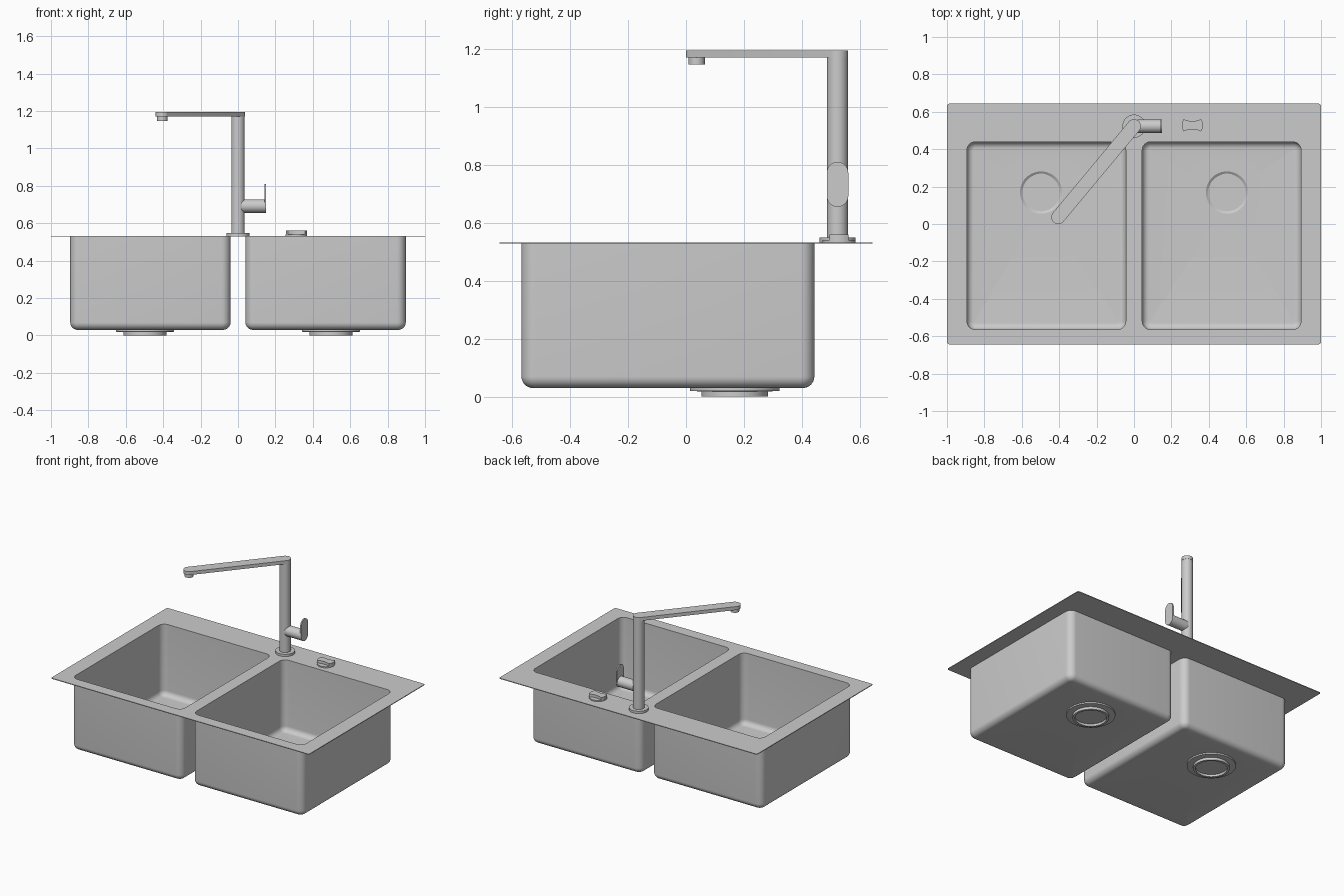
import bpy, bmesh
from math import sin, cos, pi, atan2
from mathutils import Matrix

if "Cube" in bpy.data.objects:
    bpy.data.objects.remove(bpy.data.objects["Cube"])


def finish(name, bm, thick=0, smooth=True):
    bmesh.ops.recalc_face_normals(bm, faces=bm.faces)
    me = bpy.data.meshes.new(name)
    bm.to_mesh(me)
    bm.free()
    ob = bpy.data.objects.new(name, me)
    bpy.context.collection.objects.link(ob)
    bpy.ops.object.select_all(action='DESELECT')
    bpy.context.view_layer.objects.active = ob
    ob.select_set(True)
    if thick:
        m = ob.modifiers.new("sheet", 'SOLIDIFY')
        m.thickness, m.offset = thick, -1
        bpy.ops.object.modifier_apply(modifier=m.name)
    if smooth:
        bpy.ops.object.shade_smooth_by_angle(angle=0.6)
    return ob


def arc(cx, cy, r, a0, a1, n):
    return [(cx + r * cos(a0 + (a1 - a0) * i / n), cy + r * sin(a0 + (a1 - a0) * i / n))
            for i in range(n + 1)]


def circle(cx, cy, r, n=48):
    return arc(cx, cy, r, 0, 2 * pi, n)[:-1]


def rounded_rect(x0, x1, y0, y1, r, n=8):
    pts = []
    for k, (x, y) in enumerate([(x1 - r, y1 - r), (x0 + r, y1 - r), (x0 + r, y0 + r), (x1 - r, y0 + r)]):
        pts += arc(x, y, r, k * pi / 2, (k + 1) * pi / 2, n)
    return pts


def stadium(ax, ay, bx, by, r, n=16):
    a = atan2(by - ay, bx - ax)
    return arc(bx, by, r, a - pi / 2, a + pi / 2, n) + arc(ax, ay, r, a + pi / 2, a + 1.5 * pi, n)


def add_loop(bm, pts, z):
    return [bm.verts.new((x, y, z)) for x, y in pts]


def loop_edges(bm, vs):
    es = []
    for a, b in zip(vs, vs[1:] + vs[:1]):
        es.append(bm.edges.get((a, b)) or bm.edges.new((a, b)))
    return es


def bridge(bm, a, b):
    n = len(a)
    for i in range(n):
        j = (i + 1) % n
        bm.faces.new((a[i], a[j], b[j], b[i]))


def prism(name, pts, z0, z1, matrix=None):
    bm = bmesh.new()
    a, b = add_loop(bm, pts, z0), add_loop(bm, pts, z1)
    bridge(bm, a, b)
    bm.faces.new(a)
    bm.faces.new(b)
    if matrix:
        bm.transform(matrix)
    return finish(name, bm)


TOP, FLOOR, T = 0.533, 0.03, 0.004
DX, DY = 0.497, 0.168          # drain centre


def basin_outline(s, d):
    x0, x1 = sorted((s * (0.897 - d), s * (0.04 + d)))
    return rounded_rect(x0, x1, -0.568 + d, 0.443 - d, 0.048 - d)


# Deck: thin sheet with two basin openings
bm = bmesh.new()
edges = loop_edges(bm, add_loop(bm, rounded_rect(-1, 1, -0.643, 0.643, 0.012, 4), TOP))
for s in (-1, 1):
    edges += loop_edges(bm, add_loop(bm, basin_outline(s, T), TOP))
bmesh.ops.triangle_fill(bm, use_beauty=True, edges=edges, normal=(0, 0, 1))
bm.normal_update()
if sum(f.normal.z for f in bm.faces) < 0:
    bmesh.ops.reverse_faces(bm, faces=bm.faces)
finish("deck", bm, 0.005, smooth=False)

for s, side in ((-1, "left"), (1, "right")):
    # Basin: straight walls, filleted bottom, round drain opening
    bm = bmesh.new()
    prev = add_loop(bm, basin_outline(s, 0), TOP - 0.002)
    R = 0.04
    for i in range(9):
        t = i / 8 * pi / 2
        cur = add_loop(bm, basin_outline(s, R * (1 - cos(t))), FLOOR + R * (1 - sin(t)))
        bridge(bm, prev, cur)
        prev = cur
    hole = add_loop(bm, circle(s * DX, DY, 0.15), FLOOR)
    bmesh.ops.triangle_fill(bm, use_beauty=True, normal=(0, 0, -1),
                            edges=loop_edges(bm, prev) + loop_edges(bm, hole))
    finish(side + "_basin", bm, T)

    # Drain: turned flange and collar
    bm = bmesh.new()
    profile = [(0.155, 0.035), (0.155, 0.02), (0.115, 0.018), (0.115, 0.0),
               (0.1, 0.0), (0.1, 0.026), (0.113, 0.035)]
    rings = [add_loop(bm, circle(s * DX, DY, r), z) for r, z in profile]
    for a, b in zip(rings, rings[1:] + rings[:1]):
        bridge(bm, a, b)
    finish(side + "_drain", bm)
    prism(side + "_drain_plug", circle(s * DX, DY, 0.101), 0.016, 0.022)
    prism(side + "_plug_tab", stadium(s * DX, DY + 0.09, s * DX, DY + 0.073, 0.03), 0.02, 0.027)

# Faucet: base, column, angled spout, aerator
FY = 0.523
prism("faucet_base", circle(0, FY, 0.062), TOP - 0.002, 0.549)
prism("faucet_column", circle(0, FY, 0.036), 0.54, 1.172)
prism("faucet_spout", stadium(0, FY, -0.405, 0.037, 0.037), 1.17, 1.194)
prism("aerator", circle(-0.405, 0.037, 0.028), 1.146, 1.172)

# Lever: sideways stub with upright paddle (local x,y,z become world y,z,x)
side_m = Matrix(((0, 0, 1, 0), (1, 0, 0, 0), (0, 1, 0, 0), (0, 0, 0, 1)))
prism("lever_stub", circle(FY, 0.692, 0.036), 0.02, 0.145, side_m)
prism("lever_paddle", stadium(FY, 0.692, FY, 0.773, 0.037), 0.142, 0.151, side_m)

# Drain control knob: disc with a waisted grip
KX, KY = 0.312, 0.528
prism("knob_base", circle(KX, KY, 0.057), TOP - 0.002, 0.541)
a = 0.62
ex, ey = 0.0565 * cos(a), 0.0565 * sin(a)
n = 12
grip = arc(KX, KY, 0.0565, -a, a, n)
grip += [(KX + ex * (1 - 2 * i / n), KY + ey - 0.011 * (1 - (1 - 2 * i / n) ** 2)) for i in range(1, n)]
grip += arc(KX, KY, 0.0565, pi - a, pi + a, n)
grip += [(KX - ex * (1 - 2 * i / n), KY - ey + 0.011 * (1 - (1 - 2 * i / n) ** 2)) for i in range(1, n)]
prism("knob_grip", grip, 0.54, 0.56)
